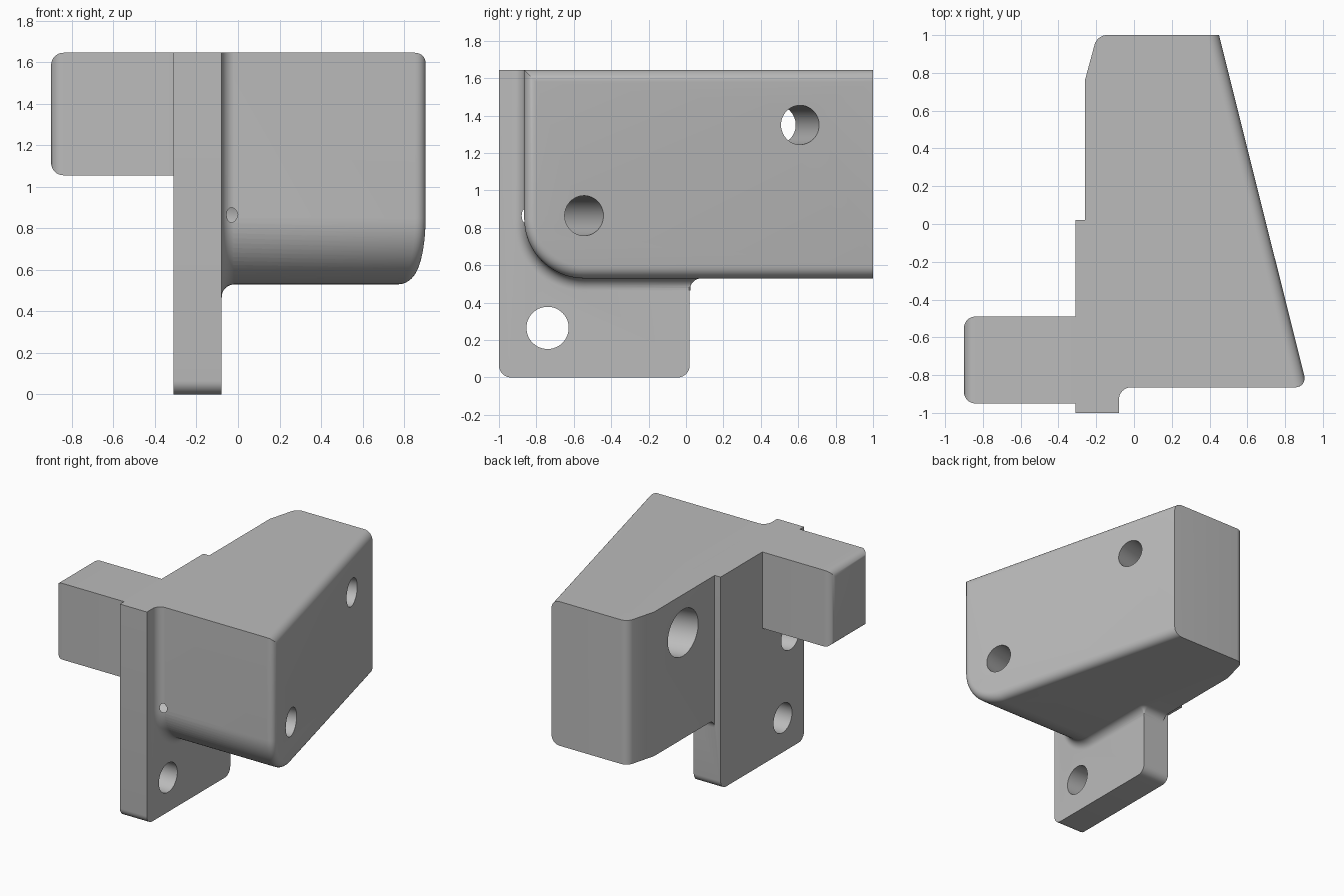
import bpy, bmesh, math
from mathutils import Vector

cube = bpy.data.objects.get("Cube")
if cube:
    bpy.data.objects.remove(cube, do_unlink=True)

grey = bpy.data.materials.new("plain grey")
grey.use_nodes = True
grey.diffuse_color = (0.5, 0.5, 0.5, 1)
grey.node_tree.nodes["Principled BSDF"].inputs["Base Color"].default_value = (0.5, 0.5, 0.5, 1)

TOP = 1.645
FRONT, UNDER, STEP = -0.865, 0.53, 0.02   # block front, block underside, plate back
PLATE_L, PLATE_R = -0.31, -0.08
FILLET = 0.065


def finish(name, bm):
    bmesh.ops.recalc_face_normals(bm, faces=bm.faces)
    mesh = bpy.data.meshes.new(name)
    bm.to_mesh(mesh)
    bm.free()
    mesh.materials.append(grey)
    ob = bpy.data.objects.new(name, mesh)
    bpy.context.collection.objects.link(ob)
    return ob


def loft(rings):
    """Closed solid through rings with equal point counts."""
    bm = bmesh.new()
    loops = [[bm.verts.new(p) for p in ring] for ring in rings]
    n = len(loops[0])
    for a, b in zip(loops, loops[1:]):
        for i in range(n):
            j = (i + 1) % n
            bm.faces.new((a[i], a[j], b[j], b[i]))
    bm.faces.new(loops[0])
    bm.faces.new(loops[-1])
    bmesh.ops.recalc_face_normals(bm, faces=bm.faces)
    return bm


def prism_x(outline, x0, x1):
    return loft([[(x, y, z) for y, z in outline] for x in (x0, x1)])


def round_edges(bm, test, size, steps=8):
    """Round every edge whose two ends satisfy the test."""
    edges = [e for e in bm.edges if test(e)]
    bmesh.ops.bevel(bm, geom=edges, offset=size, offset_type='OFFSET',
                    segments=steps, profile=0.5, affect='EDGES')


def all_ends(e, rule):
    return all(rule(v.co) for v in e.verts)


def cylinder(name, start, direction, length, radius):
    bm = bmesh.new()
    bmesh.ops.create_cone(bm, cap_ends=True, segments=48, radius1=radius,
                          radius2=radius, depth=length)
    ob = finish(name, bm)
    d = Vector(direction).normalized()
    ob.rotation_euler = d.to_track_quat('Z', 'Y').to_euler()
    ob.location = Vector(start) + d * length / 2
    return ob


def combine(base, other, operation):
    mod = base.modifiers.new(operation.lower(), 'BOOLEAN')
    mod.operation = operation
    mod.solver = 'EXACT'
    mod.object = other
    bpy.context.view_layer.objects.active = base
    bpy.ops.object.modifier_apply(modifier=mod.name)
    bpy.data.objects.remove(other, do_unlink=True)


# Wedge block: tapered plan, rounded front-lower corner, rounded slanted face
plan = [(-0.26, FRONT), (0.917, FRONT), (0.45, 1), (-0.195, 1), (-0.26, 0.76)]
bm = loft([[(x, y, z) for x, y in plan] for z in (UNDER, TOP)])
round_edges(bm, lambda e: all_ends(e, lambda c: c.y < FRONT + 0.01 and c.z < UNDER + 0.01),
            0.32, 20)
round_edges(bm, lambda e: all_ends(e, lambda c: c.x < -0.15 and c.y > 0.99), 0.05)
slant = Vector((1.865, 0.467, 0)).normalized()
bm.normal_update()
round_edges(bm, lambda e: any(f.normal.dot(slant) > 0.999 for f in e.link_faces)
            and not all_ends(e, lambda c: c.y > 0.99), 0.065)
body = finish("bracket_body", bm)

# Upright plate with rounded lower corners
bm = prism_x([(-1, 0), (STEP, 0), (STEP, TOP), (-1, TOP)], PLATE_L, PLATE_R)
round_edges(bm, lambda e: all_ends(e, lambda c: c.z < 0.01)
            and abs(e.verts[0].co.x - e.verts[1].co.x) > 0.1, 0.065)
plate = finish("upright_plate", bm)

# Side arm with a rounded outer end
bm = prism_x([(-0.95, 1.055), (-0.49, 1.055), (-0.49, TOP), (-0.95, TOP)], -0.9, -0.2)
round_edges(bm, lambda e: all_ends(e, lambda c: c.x < -0.89), 0.06)
arm = finish("side_arm", bm)


# Fillet steps as (distance from wall, growth)
steps = [(FILLET * (1 - math.sin(a)), FILLET * (1 - math.cos(a)) - 0.0005)
         for a in [math.pi / 2 * (1 - i / 8) for i in range(9)]]


def block_side(x, grow):
    r = 0.32 + grow
    arc = [(FRONT + 0.32 - r * math.cos(a), UNDER + 0.32 - r * math.sin(a))
           for a in [math.pi / 2 * i / 20 for i in range(21)]]
    pts = [(FRONT - grow, TOP)] + arc + [(STEP, UNDER - grow), (STEP, TOP)]
    return [(x, y, z) for y, z in pts]


# Fillet sweeping around the block where it meets the plate
rings = [block_side(PLATE_R - 0.05, FILLET)]
rings += [block_side(PLATE_R + s, g) for s, g in steps]
sweep = finish("plate_fillet", loft(rings))

# Fillet between the back of the plate and the underside of the block
under = [(STEP + s, UNDER - g) for s, g in steps]
under += [(STEP + FILLET, UNDER + 0.05), (STEP - 0.05, UNDER + 0.05),
          (STEP - 0.05, UNDER - FILLET)]
back_fillet = finish("back_fillet", prism_x(under, -0.26, PLATE_R))

# Corner joining both fillets
circle = [2 * math.pi * i / 32 for i in range(32)]
rings = [[(PLATE_R + s * math.cos(a), STEP + s * math.sin(a), z) for a in circle]
         for s, z in [(max(s, 0.003), UNDER - g) for s, g in steps] + [(FILLET, UNDER + 0.05)]]
corner = finish("corner_fillet", loft(rings))

for part in (plate, arm, sweep, back_fillet, corner):
    combine(body, part, 'UNION')


# Bores square to the slanted face, and a straight one through the plate
def slant_point(y, depth):
    x = 0.45 + (1 - y) * 0.467 / 1.865
    return Vector((x, y, 0)) - slant * depth


def bore(name, y, z, start, length, radius):
    p = slant_point(y, start)
    return cylinder(name, (p.x, p.y, z), -slant, length, radius)


for hole in (bore("upper_bore", 0.61, 1.35, -0.2, 0.9, 0.105),
             bore("upper_counterbore", 0.61, 1.35, 0.515, 0.7, 0.18),
             bore("lower_bore", -0.545, 0.865, -0.2, 1.7, 0.107),
             cylinder("plate_hole", (-0.5, -0.74, 0.265), (1, 0, 0), 0.7, 0.113)):
    combine(body, hole, 'DIFFERENCE')

bpy.ops.object.select_all(action='DESELECT')
body.select_set(True)
bpy.context.view_layer.objects.active = body
bpy.ops.object.shade_smooth_by_angle(angle=math.radians(25))
